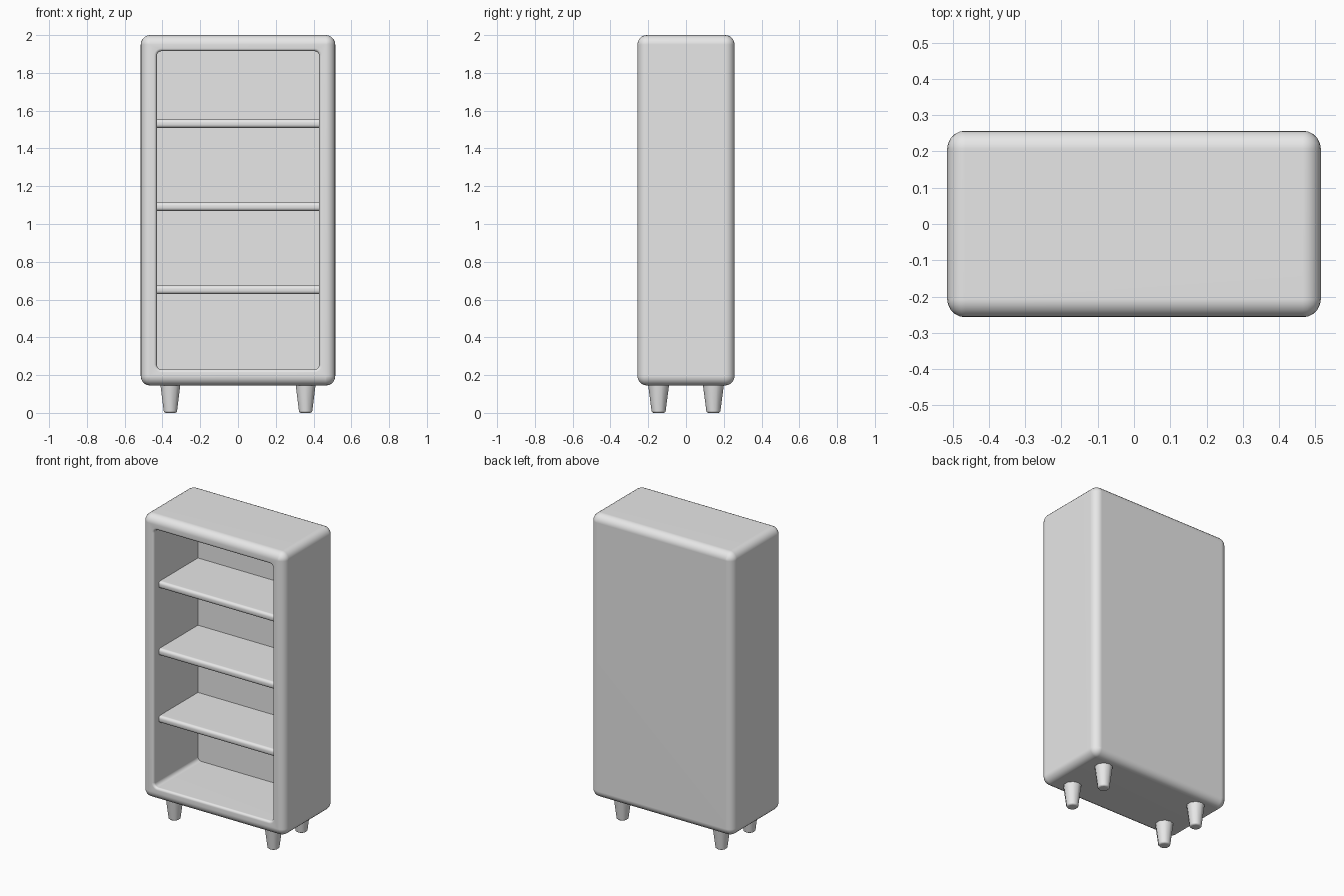
import bpy
import bmesh
from math import sin, cos, pi, radians

HALF_W, HALF_D, BOTTOM, TOP = 0.515, 0.257, 0.145, 2.0
ROUND = 0.05      # outer edge radius
WALL = 0.085      # side, top and bottom thickness
RIM = 0.015       # softened edge of the opening
BACK_Y = 0.2      # inner face of the back panel
STEPS = 5

cube = bpy.data.objects.get("Cube")
if cube:
    bpy.data.objects.remove(cube, do_unlink=True)

grey = bpy.data.materials.new("plain grey")
grey.use_nodes = True
grey.diffuse_color = (0.8, 0.8, 0.8, 1)
grey.node_tree.nodes["Principled BSDF"].inputs["Base Color"].default_value = (0.8, 0.8, 0.8, 1)


def finish(bm, name):
    """Turn a bmesh into a smooth-shaded object with clean flat faces."""
    bmesh.ops.recalc_face_normals(bm, faces=bm.faces)
    mesh = bpy.data.meshes.new(name)
    bm.to_mesh(mesh)
    bm.free()
    mesh.materials.append(grey)
    obj = bpy.data.objects.new(name, mesh)
    bpy.context.collection.objects.link(obj)
    bpy.ops.object.select_all(action='DESELECT')
    obj.select_set(True)
    bpy.context.view_layer.objects.active = obj
    bpy.ops.object.shade_smooth_by_angle(angle=radians(40))
    weighted = obj.modifiers.new("flat faces", 'WEIGHTED_NORMAL')
    weighted.keep_sharp = True
    return obj


def rounded_loop(bm, inset, y, radius):
    """Rounded rectangle facing the front, shrunk by inset."""
    mid = (BOTTOM + TOP) / 2
    cx = HALF_W - inset - radius
    cz = (TOP - BOTTOM) / 2 - inset - radius
    verts = []
    for corner, (sx, sz) in enumerate([(1, 1), (-1, 1), (-1, -1), (1, -1)]):
        for i in range(STEPS + 1):
            a = (corner + i / STEPS) * pi / 2
            verts.append(bm.verts.new((sx * cx + radius * cos(a), y,
                                       mid + sz * cz + radius * sin(a))))
    return verts


# Cabinet: loft from the back, around the outside, over the rim, to the inner back
sections = []
for i in range(STEPS + 1):
    a = i / STEPS * pi / 2
    inset = ROUND * (1 - sin(a))
    sections.append((inset, HALF_D - ROUND * (1 - cos(a)), ROUND - inset))
sections += [(inset, -y, r) for inset, y, r in reversed(sections)]
for i in range(4):
    a = i / 3 * pi / 2
    edge = RIM * (1 - sin(a))
    sections.append((WALL - edge, -HALF_D + RIM * (1 - cos(a)), 0.025 + edge))
sections.append((WALL, BACK_Y, 0.025))

bm = bmesh.new()
loops = [rounded_loop(bm, *s) for s in sections]
for a, b in zip(loops, loops[1:]):
    for i in range(len(a)):
        j = (i + 1) % len(a)
        bm.faces.new((a[i], a[j], b[j], b[i]))
bm.faces.new(loops[0])
bm.faces.new(loops[-1])
bmesh.ops.remove_doubles(bm, verts=bm.verts, dist=0.0002)
finish(bm, "cabinet")

# Shelves with a rounded front edge
for n, z in enumerate((0.652, 1.092, 1.532)):
    front, back = -0.205, BACK_Y + 0.01
    bm = bmesh.new()
    bmesh.ops.create_cube(bm, size=1)
    for v in bm.verts:
        v.co = (v.co.x * (HALF_W - WALL + 0.01) * 2,
                front if v.co.y < 0 else back, z + v.co.z * 0.046)
    edges = [e for e in bm.edges
             if all(v.co.y < 0 for v in e.verts) and e.verts[0].co.x != e.verts[1].co.x]
    bmesh.ops.bevel(bm, geom=edges, offset=0.018, segments=4, profile=0.5, affect='EDGES')
    finish(bm, f"shelf_{n + 1}")

# Tapered feet with a softened tip
for side, sx in (("left", 1), ("right", -1)):
    for end, sy in (("front", -1), ("back", 1)):
        bm = bmesh.new()
        bmesh.ops.create_cone(bm, cap_ends=True, segments=10,
                              radius1=0.036, radius2=0.057, depth=0.16)
        tip = [e for e in bm.edges if all(v.co.z < 0 for v in e.verts)]
        bmesh.ops.bevel(bm, geom=tip, offset=0.01, segments=3, profile=0.5, affect='EDGES')
        bmesh.ops.translate(bm, verts=bm.verts, vec=(sx * 0.358, sy * 0.145, 0.08))
        finish(bm, f"{end}_{side}_leg")
